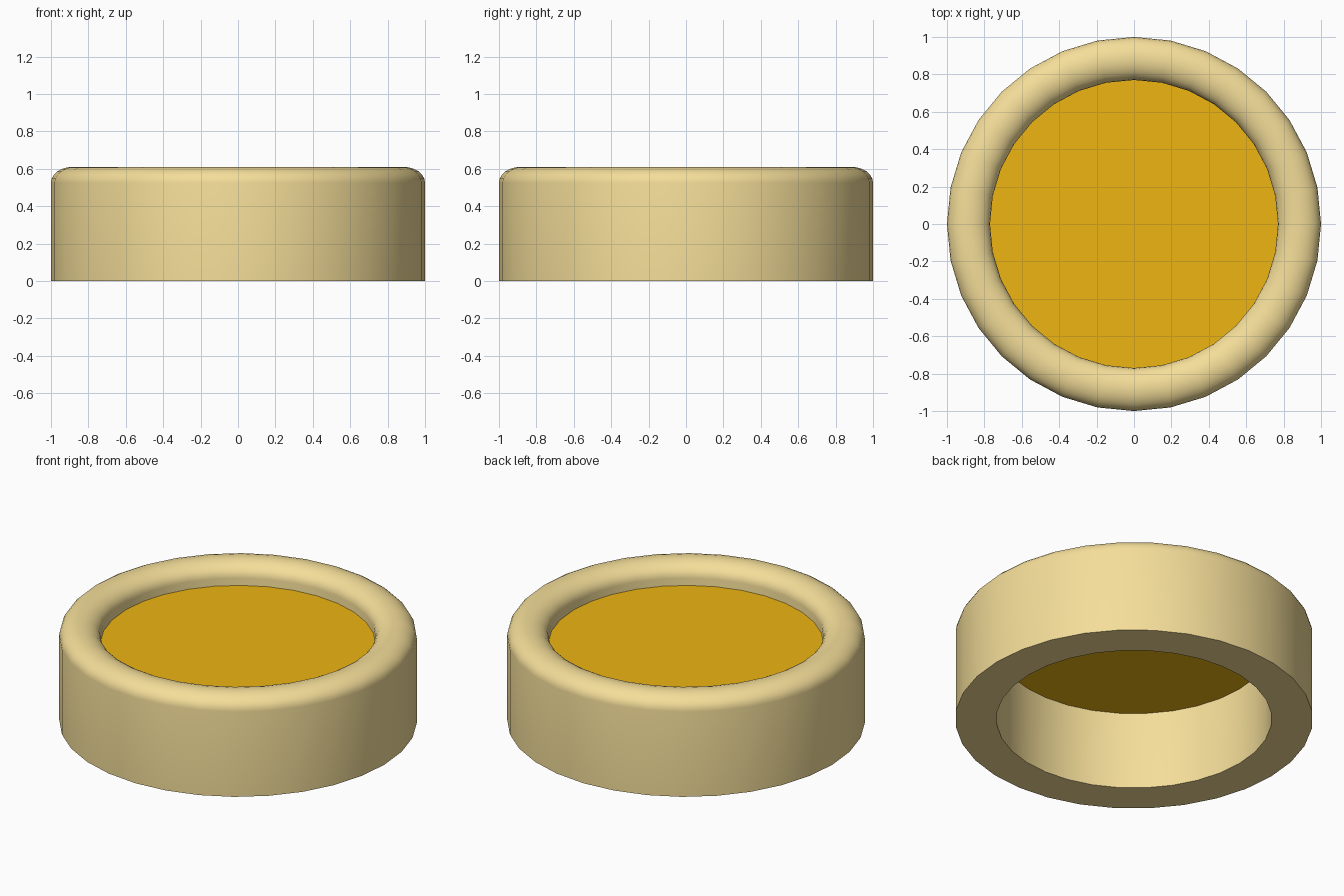
import bpy, bmesh, math

if "Cube" in bpy.data.objects:
    bpy.data.objects.remove(bpy.data.objects["Cube"])

SIDES = 32
OUTER, INNER = 1.0, 0.77
SHOULDER, TOP, DISC_Z = 0.525, 0.61, 0.48


def finish(bm, name, color):
    bmesh.ops.recalc_face_normals(bm, faces=bm.faces)
    mesh = bpy.data.meshes.new(name)
    bm.to_mesh(mesh)
    bm.free()
    obj = bpy.data.objects.new(name, mesh)
    bpy.context.collection.objects.link(obj)
    mat = bpy.data.materials.new(name + "_material")
    mat.diffuse_color = (*color, 1)
    mat.use_nodes = True
    mat.node_tree.nodes["Principled BSDF"].inputs["Base Color"].default_value = mat.diffuse_color
    mesh.materials.append(mat)
    return obj


# Ring: closed cross-section with a rounded top, spun around z
mid, half = (OUTER + INNER) / 2, (OUTER - INNER) / 2
profile = [(INNER, 0), (OUTER, 0)]
for i in range(13):
    a = math.pi * i / 12
    profile.append((mid + half * math.cos(a),
                    SHOULDER + (TOP - SHOULDER) * math.sin(a)))
bm = bmesh.new()
loops = []
for s in range(SIDES):
    t = math.tau * s / SIDES
    loops.append([bm.verts.new((r * math.cos(t), r * math.sin(t), z)) for r, z in profile])
n = len(profile)
for s in range(SIDES):
    a, b = loops[s], loops[(s + 1) % SIDES]
    for i in range(n):
        j = (i + 1) % n
        bm.faces.new((a[i], b[i], b[j], a[j]))
ring = finish(bm, "rounded_ring", (0.91, 0.73, 0.32))
bpy.context.view_layer.objects.active = ring
ring.select_set(True)
bpy.ops.object.shade_smooth_by_angle(angle=math.radians(35))

# Disc: thin panel recessed just below the rim
bm = bmesh.new()
bmesh.ops.create_circle(bm, cap_ends=True, segments=SIDES, radius=INNER)
bmesh.ops.translate(bm, verts=bm.verts, vec=(0, 0, DISC_Z))
finish(bm, "inset_disc", (0.85, 0.46, 0.006))
